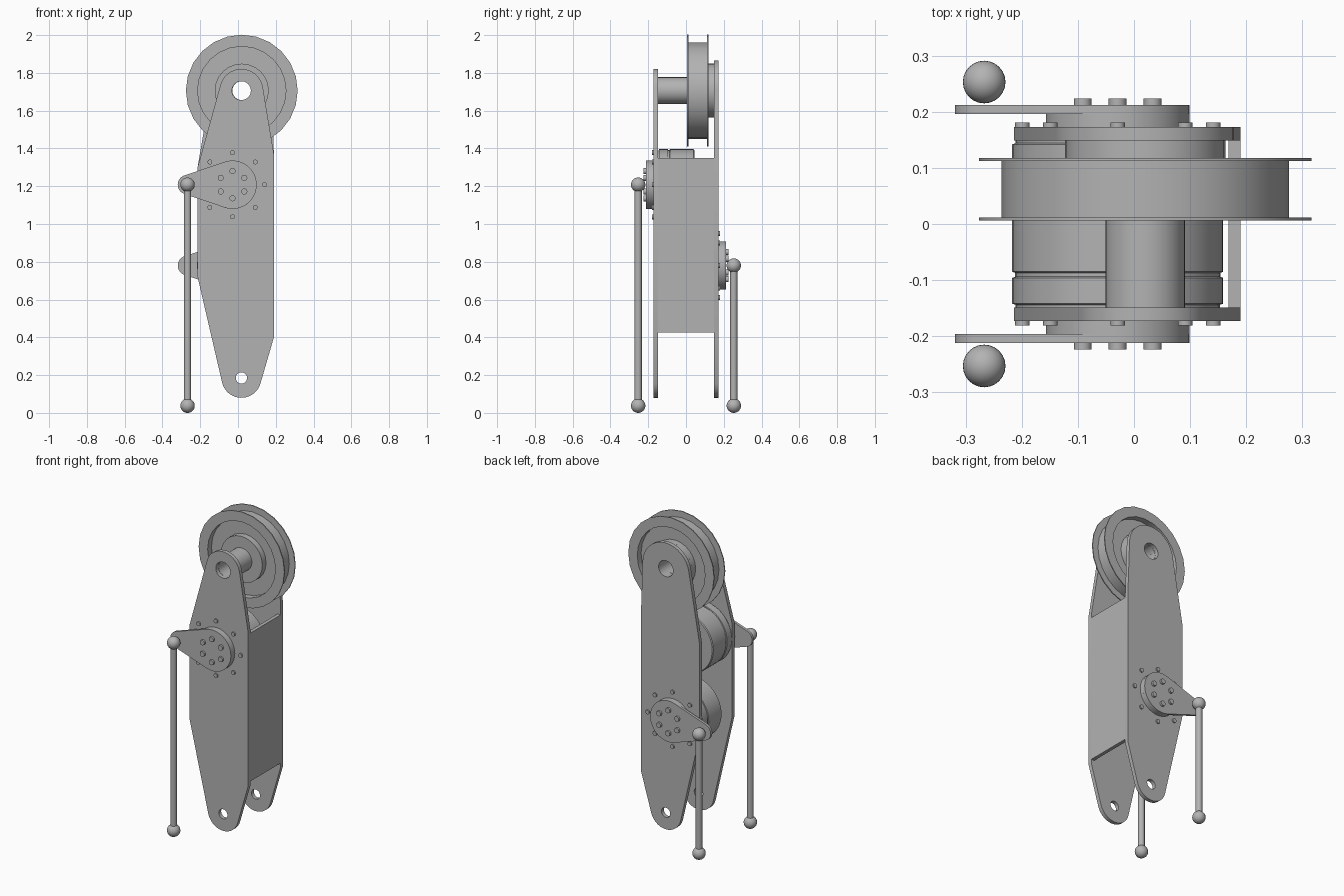
import bpy, bmesh
from math import cos, sin, radians, pi
from mathutils import Matrix

old = bpy.data.objects.get("Cube")
if old:
    bpy.data.objects.remove(old, do_unlink=True)

GREY = (0.45, 0.45, 0.45, 1)
metal = bpy.data.materials.new("plain grey metal")
metal.use_nodes = True
metal.diffuse_color = GREY
metal.node_tree.nodes["Principled BSDF"].inputs["Base Color"].default_value = GREY


def finish(obj):
    obj.data.materials.clear()
    obj.data.materials.append(metal)
    bpy.ops.object.select_all(action='DESELECT')
    obj.select_set(True)
    bpy.context.view_layer.objects.active = obj
    bpy.ops.object.shade_smooth_by_angle(angle=radians(30))
    return obj


def from_bmesh(name, bm):
    bmesh.ops.recalc_face_normals(bm, faces=bm.faces)
    mesh = bpy.data.meshes.new(name)
    bm.to_mesh(mesh)
    bm.free()
    obj = bpy.data.objects.new(name, mesh)
    bpy.context.collection.objects.link(obj)
    return finish(obj)


def lathe(name, x, z, profile, n=32):
    """Turn a closed (radius, y) profile round a front-to-back axis."""
    bm = bmesh.new()
    rings = [[bm.verts.new((x + r * cos(2 * pi * i / n), y, z + r * sin(2 * pi * i / n)))
              for r, y in profile] for i in range(n)]
    m = len(profile)
    for i in range(n):
        a, b = rings[i], rings[(i + 1) % n]
        for j in range(m):
            k = (j + 1) % m
            bm.faces.new((a[j], a[k], b[k], b[j]))
    bmesh.ops.remove_doubles(bm, verts=bm.verts, dist=1e-5)
    return from_bmesh(name, bm)


def disc(bm, x, z, r, y0, y1, n):
    """Add a solid cylinder lying front to back."""
    at = Matrix.Translation((x, (y0 + y1) / 2, z)) @ Matrix.Rotation(pi / 2, 4, 'X')
    bmesh.ops.create_cone(bm, cap_ends=True, segments=n, radius1=r, radius2=r,
                          depth=abs(y1 - y0), matrix=at)


def arc(x, z, r, start, end, n=20):
    angles = [radians(start + (end - start) * i / n) for i in range(n + 1)]
    return [(x + r * cos(a), z + r * sin(a)) for a in angles]


def plate(name, loops, y0, y1):
    """Cut a flat plate from an outline and optional hole loops."""
    curve = bpy.data.curves.new(name, 'CURVE')
    curve.dimensions = '2D'
    curve.fill_mode = 'BOTH'
    curve.extrude = abs(y1 - y0) / 2
    for loop in loops:
        spline = curve.splines.new('POLY')
        spline.points.add(len(loop) - 1)
        for p, (x, z) in zip(spline.points, loop):
            p.co = (x, z, 0, 1)
        spline.use_cyclic_u = True
    obj = bpy.data.objects.new(name, curve)
    obj.location.y = (y0 + y1) / 2
    obj.rotation_euler.x = pi / 2
    bpy.context.collection.objects.link(obj)
    bpy.ops.object.select_all(action='DESELECT')
    obj.select_set(True)
    bpy.context.view_layer.objects.active = obj
    bpy.ops.object.convert(target='MESH')
    return finish(bpy.context.view_layer.objects.active)


AX, TOP, LOW = 0.018, 1.706, 0.185      # wheel axle and lower pivot
LEFT, RIGHT = -0.214, 0.19              # plate edges
IN, OUT = 0.149, 0.173                  # plate faces
HUB, PIN, PIN_R = -0.029, -0.267, 0.052  # crank centre and pin


# Side plates with axle and pivot holes
def frame_plate(name, side, r, a0, a1):
    outline = (arc(AX, TOP, r, a0, a1) + [(LEFT, 1.3), (LEFT, 0.72)]
               + arc(AX, LOW, 0.105, 192, 343) + [(RIGHT, 0.4), (RIGHT, 1.37)])
    holes = [arc(AX, TOP, 0.05, 0, 348, 29), arc(AX, LOW, 0.03, 0, 345, 23)]
    plate(name, [outline] + holes, side * IN, side * OUT)


frame_plate("front_plate", -1, 0.115, 9, 165)
frame_plate("back_plate", 1, 0.16, 2, 170)

# Panel joining the two plates
bm = bmesh.new()
bmesh.ops.create_cube(bm, size=1, matrix=Matrix.Translation((0.179, 0, 0.888))
                      @ Matrix.Diagonal((0.022, 2 * IN, 0.925, 1)))
from_bmesh("side_panel", bm)

# Flanged wheel with a recessed web and a central hub
half = [(0.05, -0.055), (0.143, -0.055), (0.143, -0.018), (0.234, -0.018),
        (0.234, -0.056), (0.296, -0.056), (0.296, -0.05), (0.256, -0.05)]
wheel = half + [(r, -y) for r, y in reversed(half)]
lathe("wheel", AX + 0.002, TOP, [(r, y + 0.062) for r, y in wheel], 24)
lathe("front_axle_spacer", AX + 0.002, TOP, [(0.05, -IN), (0.071, -IN), (0.071, 0.01), (0.05, 0.01)])
lathe("back_axle_spacer", AX + 0.002, TOP, [(0.05, 0.115), (0.143, 0.115), (0.143, IN), (0.05, IN)])


# Drive units: motor, crank, bolts and push rod
def drive(label, side, z):
    body = [(0, IN), (0.182, IN), (0.182, 0.144), (0.188, 0.142), (0.188, 0.096),
            (0.183, 0.094), (0.183, 0.087), (0.188, 0.085), (0.188, -0.04),
            (0.183, -0.045), (0, -0.045)]
    lathe(label + "_motor", HUB, z, [(r, side * y) for r, y in body], 48)

    bm = bmesh.new()
    disc(bm, HUB, z, 0.128, side * OUT, side * 0.196, 40)
    from_bmesh(label + "_output_disc", bm)

    outline = arc(HUB, z, 0.128, -108.6, 108.6, 30) + arc(PIN, z, PIN_R, 108.6, 251.4)
    plate(label + "_crank", [outline], side * 0.196, side * 0.212)

    bm = bmesh.new()
    for count, ring, r, y0, y1 in ((6, 0.072, 0.016, 0.211, 0.224),
                                   (8, 0.17, 0.013, 0.172, 0.181)):
        for i in range(count):
            a = pi / 2 + 2 * pi * i / count
            disc(bm, HUB + ring * cos(a), z + ring * sin(a), r, side * y0, side * y1, 16)
    from_bmesh(label + "_bolts", bm)

    bm = bmesh.new()
    y, foot = side * 0.253, 0.038
    for h in (z, foot):
        bmesh.ops.create_uvsphere(bm, u_segments=24, v_segments=16, radius=0.038,
                                  matrix=Matrix.Translation((PIN, y, h)))
    bmesh.ops.create_cone(bm, cap_ends=True, segments=20, radius1=0.019, radius2=0.019,
                          depth=z - foot, matrix=Matrix.Translation((PIN, y, (z + foot) / 2)))
    from_bmesh(label + "_push_rod", bm)


drive("front", -1, 1.208)
drive("back", 1, 0.78)
